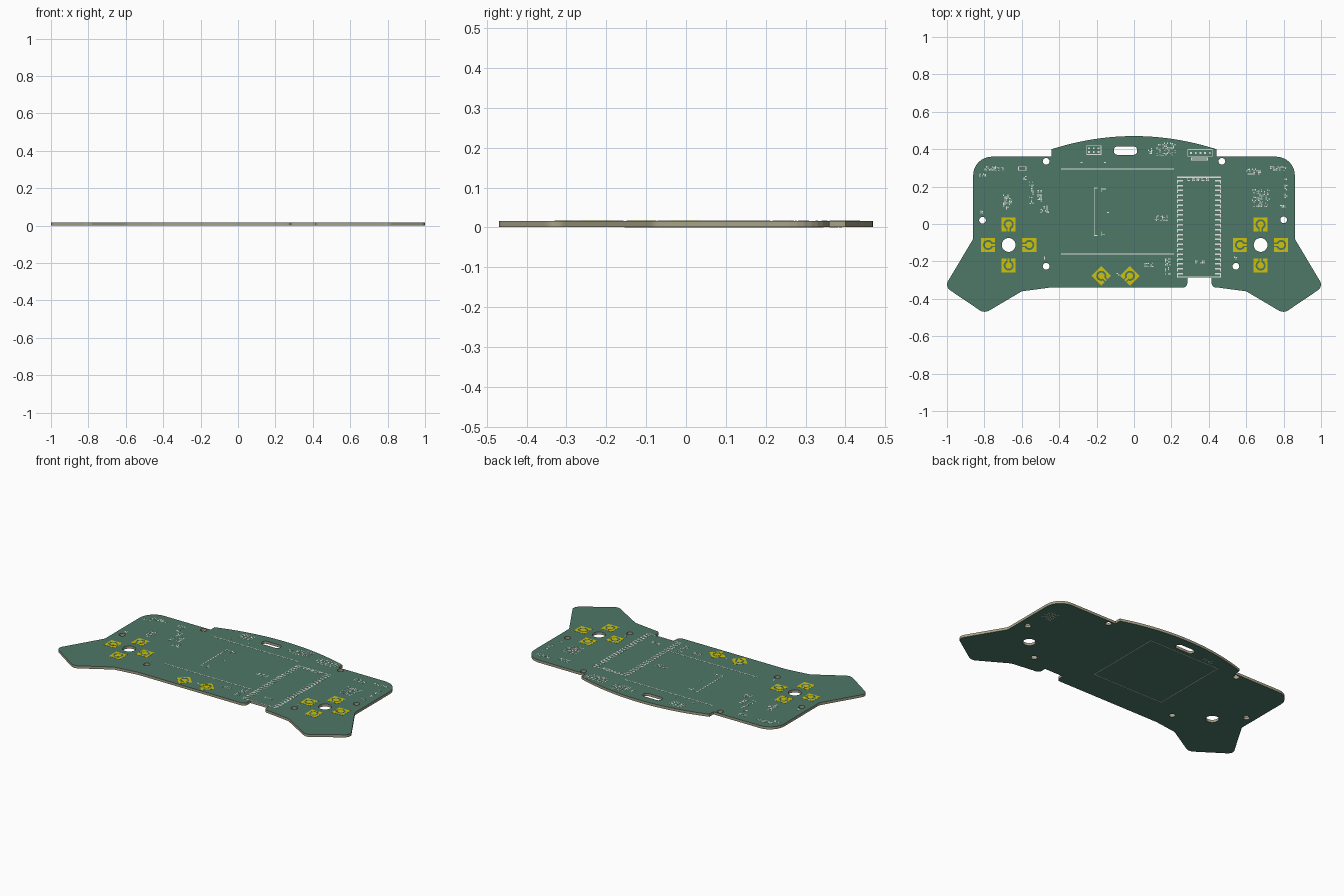
import bpy, bmesh, math, random
from mathutils import Vector, Matrix

if "Cube" in bpy.data.objects:
    bpy.data.objects.remove(bpy.data.objects["Cube"])
random.seed(4)
Z0, Z1, INK = 0.0006, 0.0165, 0.0007   # board bottom, board top, print thickness


def material(name, rgb):
    m = bpy.data.materials.new(name)
    m.diffuse_color = (*rgb, 1)
    m.use_nodes = True
    m.node_tree.nodes["Principled BSDF"].inputs["Base Color"].default_value = m.diffuse_color
    return m


GREEN = material("green_mask", (0.076, 0.188, 0.137))
FIBRE = material("beige_fibre", (0.38, 0.36, 0.25))
GOLD = material("gold_copper", (0.62, 0.54, 0.003))
WHITE = material("white_print", (0.84, 0.84, 0.80))


def rounded(corners, steps=8):
    """Outline from (x, y, trim) corners, each trimmed by a circular arc."""
    out, n = [], len(corners)
    for i, (x, y, t) in enumerate(corners):
        p = Vector((x, y))
        if t == 0:
            out.append(p)
            continue
        u = (Vector(corners[i - 1][:2]) - p).normalized()
        v = (Vector(corners[(i + 1) % n][:2]) - p).normalized()
        w = math.sin(u.angle(v) / 2)
        a, b = p + u * t, p + v * t
        for k in range(steps + 1):
            s = k / steps
            c0, c1, c2 = (1 - s) ** 2, 2 * w * s * (1 - s), s * s
            out.append((a * c0 + p * c1 + b * c2) / (c0 + c1 + c2))
    return out


def circle(x, y, r, n=32):
    return [Vector((x + r * math.cos(2 * math.pi * k / n), y + r * math.sin(2 * math.pi * k / n)))
            for k in range(n)]


def plate(name, loops, z0, z1, mat, wall=None):
    """Flat plate from closed outlines; inner outlines become holes."""
    cu = bpy.data.curves.new(name, 'CURVE')
    cu.dimensions, cu.fill_mode, cu.extrude = '2D', 'BOTH', (z1 - z0) / 2
    for loop in loops:
        sp = cu.splines.new('POLY')
        sp.points.add(len(loop) - 1)
        for q, p in zip(sp.points, loop):
            q.co = (p[0], p[1], 0, 1)
        sp.use_cyclic_u = True
    tmp = bpy.data.objects.new(name + "_curve", cu)
    bpy.context.collection.objects.link(tmp)
    bpy.context.view_layer.update()
    me = bpy.data.meshes.new_from_object(tmp.evaluated_get(bpy.context.evaluated_depsgraph_get()))
    bpy.data.objects.remove(tmp)
    me.materials.clear()
    for m in (mat, wall):
        if m:
            me.materials.append(m)
    bm = bmesh.new()
    bm.from_mesh(me)
    bmesh.ops.remove_doubles(bm, verts=bm.verts, dist=1e-5)
    bmesh.ops.translate(bm, verts=bm.verts, vec=(0, 0, (z0 + z1) / 2))
    bmesh.ops.recalc_face_normals(bm, faces=bm.faces)
    for f in bm.faces:
        zs = [v.co.z for v in f.verts]
        f.smooth = False
        f.material_index = 1 if wall and max(zs) - min(zs) > 0.001 else 0
    bm.to_mesh(me)
    bm.free()
    ob = bpy.data.objects.new(name, me)
    bpy.context.collection.objects.link(ob)
    return ob


def bars(name, rects, z0, z1):
    """Printed rectangles (x0, y0, x1, y1) as one object."""
    bm = bmesh.new()
    for x0, y0, x1, y1 in rects:
        m = Matrix.Translation(((x0 + x1) / 2, (y0 + y1) / 2, (z0 + z1) / 2)) @ \
            Matrix.Diagonal((abs(x1 - x0), abs(y1 - y0), z1 - z0, 1))
        bmesh.ops.create_cube(bm, size=1, matrix=m)
    me = bpy.data.meshes.new(name)
    bm.to_mesh(me)
    bm.free()
    me.materials.append(WHITE)
    bpy.context.collection.objects.link(bpy.data.objects.new(name, me))


def frame(x0, y0, x1, y1, t=0.004):
    return [(x0, y0, x1, y0 + t), (x0, y1 - t, x1, y1), (x0, y0, x0 + t, y1), (x1 - t, y0, x1, y1)]


def specks(x0, y0, x1, y1, fill=0.4, c=0.008):
    """Scattered component marks filling a box."""
    out = []
    for i in range(max(1, round((x1 - x0) / c))):
        for j in range(max(1, round((y1 - y0) / c))):
            if random.random() < fill:
                x, y = x0 + i * c, y0 + j * c
                w, h = random.choice(((c, 0.005), (0.005, c), (0.006, 0.006)))
                out.append((x, y, x + w, y + h))
    return out


# board outline: left half is the mirrored right half, except the lower notch
half = [(0.44, 0.40, 0), (0.44, 0.36, 0), (0.86, 0.36, 0.10), (0.86, -0.08, 0.01),
        (1.012, -0.335, 0.035), (0.80, -0.478, 0.03), (0.60, -0.36, 0.01), (0.45, -0.34, 0.01)]
notch = [(0.415, -0.34, 0.025), (0.415, -0.285, 0), (0.285, -0.285, 0), (0.285, -0.34, 0.025)]
left = [(-x, y, t) for x, y, t in reversed(half)]
arc = [(x / 50, 0.40 + 0.07 * (1 - (x / 22) ** 2), 0) for x in range(-21, 22)]
outline = rounded(half + notch + left + arc)

# mounting holes, pad cluster holes and strap slot
holes = [circle(x, -0.112, 0.037) for x in (-0.67, 0.677)]
holes += [circle(x, y, 0.018, 20) for x, y in ((-0.81, 0.02), (0.80, 0.022), (-0.47, -0.226),
                                               (0.545, -0.226), (-0.47, 0.335), (0.47, 0.335))]
sx0, sx1, sy0, sy1 = -0.108, 0.017, 0.37, 0.415
holes.append(rounded([(sx0, sy0, 0.02), (sx1, sy0, 0.02), (sx1, sy1, 0.02), (sx0, sy1, 0.02)]))
plate("circuit_board", [outline] + holes, Z0, Z1, GREEN, FIBRE)


# gold button contacts: open square ring around a dot with a neck through the opening
def contact(name, x, y, turn):
    h, r, g, d, nk = 0.0375, 0.027, 0.012, 0.017, 0.005
    a0, b0 = math.asin(g / r), math.asin(nk / d)
    ring = [(h, g), (h, h), (-h, h), (-h, -h), (h, -h), (h, -g)]
    ring += [(r * math.cos(a), r * math.sin(a)) for a in
             (-a0 - k * (2 * math.pi - 2 * a0) / 24 for k in range(25))]
    dot = [(h, -nk), (h, nk)]
    dot += [(d * math.cos(a), d * math.sin(a)) for a in
            (b0 + k * (2 * math.pi - 2 * b0) / 20 for k in range(21))]
    rot = Matrix.Rotation(math.radians(turn), 2)
    place = [[rot @ Vector(p) + Vector((x, y)) for p in loop] for loop in (ring, dot)]
    plate(name, place, Z1, Z1 + INK, GOLD)


for side, cx in (("left", -0.67), ("right", 0.677)):
    for i in range(4):
        a = math.radians(90 * i)
        contact(f"{side}_contact_{i + 1}", cx + 0.11 * math.cos(a), -0.112 + 0.11 * math.sin(a), 90 * i + 180)
contact("centre_contact_1", -0.175, -0.277, -45)
contact("centre_contact_2", -0.022, -0.277, 225)

# screen outline and connector bracket
T = 0.005
bars("screen_outline", [(-0.39, 0.292, 0.213, 0.292 + T), (-0.39, -0.162, 0.213, -0.162 + T),
                        (-0.215, -0.065, -0.21, 0.195), (-0.215, 0.19, -0.195, 0.195),
                        (-0.215, -0.065, -0.195, -0.06), (-0.175, 0.17, -0.17, 0.195),
                        (-0.175, -0.065, -0.17, -0.04), (-0.17, 0.185, -0.15, 0.19),
                        (-0.17, -0.06, -0.155, -0.055), (-0.145, 0.06, -0.135, 0.065)], Z1, Z1 + INK)

# controller module print: end lines and two columns of pin marks
module = [(0.23, 0.247, 0.465, 0.253), (0.23, -0.287, 0.465, -0.281)]
for i in range(20):
    y = 0.228 - i * 0.0262
    for x in (0.23, 0.434):
        module += [(x, y, x + 0.031, y + 0.008)]
    module += [(0.23, y - 0.011, 0.236, y), (0.459, y - 0.011, 0.465, y)]
for i in range(5):
    module += specks(0.285 + i * 0.025, 0.23, 0.302 + i * 0.025, 0.254, 0.9)
module += specks(0.325, -0.21, 0.345, -0.19, 0.9) + specks(0.355, -0.21, 0.375, -0.19, 0.9)
bars("module_print", module, Z1, Z1 + INK)

# scattered component marks
boxes = [(-0.80, 0.285, -0.70, 0.31), (-0.83, 0.255, -0.79, 0.27), (-0.59, 0.235, -0.565, 0.26),
         (-0.56, 0.10, -0.535, 0.23), (-0.515, 0.12, -0.49, 0.185), (-0.70, 0.07, -0.65, 0.16),
         (-0.50, 0.06, -0.445, 0.10), (0.075, 0.375, 0.10, 0.41), (0.12, 0.365, 0.225, 0.435),
         (0.60, 0.265, 0.68, 0.30), (0.72, 0.285, 0.82, 0.31), (0.805, 0.14, 0.825, 0.26),
         (0.63, 0.09, 0.73, 0.19), (0.11, 0.015, 0.19, 0.05), (0.055, -0.23, 0.105, -0.205),
         (0.165, -0.27, 0.20, -0.175), (0.78, 0.08, 0.815, 0.105), (-0.11, -0.275, -0.08, -0.26),
         (-0.82, 0.055, -0.80, 0.07), (-0.48, -0.19, -0.465, -0.175), (0.535, -0.19, 0.55, -0.175)]
marks = [r for b in boxes for r in specks(*b, fill=0.45)]
marks += frame(-0.62, 0.285, -0.575, 0.308) + frame(0.285, 0.36, 0.42, 0.40) + frame(0.305, 0.34, 0.395, 0.355)
marks += frame(-0.255, 0.37, -0.175, 0.42)
marks += [(-0.245 + 0.025 * i, y, -0.235 + 0.025 * i, y + 0.01) for i in range(3) for y in (0.38, 0.40)]
marks += [(0.30 + 0.025 * i, 0.375, 0.31 + 0.025 * i, 0.385) for i in range(5)]
marks += [(x, 0.325, x + 0.01, 0.331) for x in (-0.285, -0.16)]
bars("component_marks", marks, Z1, Z1 + INK)

# underside print: battery outline and a small marked patch
under = frame(-0.33, -0.155, 0.165, 0.345, 0.004)
under += specks(0.74, 0.15, 0.81, 0.23, 0.5) + specks(-0.27, 0.36, -0.19, 0.39, 0.4)
bars("underside_print", under, 0, Z0)
